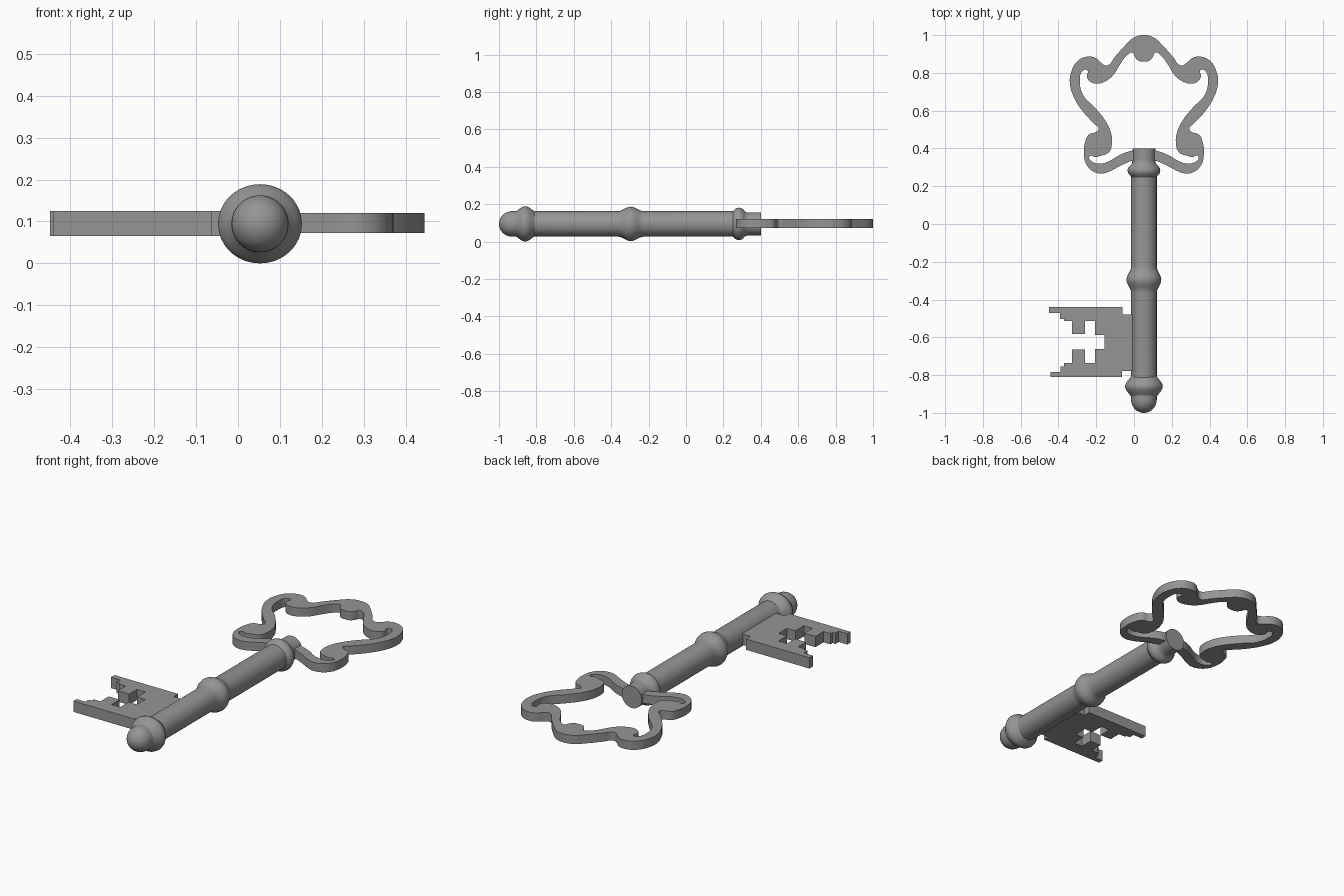
import bpy, bmesh
from math import sin, cos, pi

if "Cube" in bpy.data.objects:
    bpy.data.objects.remove(bpy.data.objects["Cube"])

CX, CZ = 0.0525, 0.0945      # shaft axis

iron = bpy.data.materials.new("dark_iron")
iron.diffuse_color = (0.3, 0.3, 0.3, 1)
iron.use_nodes = True
iron.node_tree.nodes["Principled BSDF"].inputs["Base Color"].default_value = iron.diffuse_color


def finish(name, bm):
    bmesh.ops.recalc_face_normals(bm, faces=bm.faces)
    me = bpy.data.meshes.new(name)
    bm.to_mesh(me)
    bm.free()
    me.materials.append(iron)
    ob = bpy.data.objects.new(name, me)
    bpy.context.collection.objects.link(ob)
    return ob


def smooth(ob):
    bpy.ops.object.select_all(action='DESELECT')
    ob.select_set(True)
    bpy.context.view_layer.objects.active = ob
    bpy.ops.object.shade_smooth_by_angle(angle=0.6)


def lathe(name, profile, flat=1.0, n=48):
    """Revolve (y, radius) pairs around the shaft axis, capping both ends."""
    bm = bmesh.new()
    rings = [[bm.verts.new((CX + r * cos(2 * pi * i / n), y, CZ + flat * r * sin(2 * pi * i / n)))
              for i in range(n)] for y, r in profile]
    for a, b in zip(rings, rings[1:]):
        for i in range(n):
            j = (i + 1) % n
            bm.faces.new((a[i], a[j], b[j], b[i]))
    bm.faces.new(rings[0])
    bm.faces.new(rings[-1])
    ob = finish(name, bm)
    smooth(ob)
    return ob


def bead(y, half, r0, r1, n=12):
    """Rounded swelling with flared feet, from radius r0 up to r1."""
    return [(y + half * t, r0 + (r1 - r0) * (0.5 + 0.5 * cos(pi * t)))
            for t in [-1 + 2 * i / n for i in range(n + 1)]]


# Shaft with rounded tip, middle bead, collar and stepped top
R = 0.068
tip = [(-0.925 - 0.07 * cos(a) - 0.005, max(R * sin(a), 0.001))
       for a in [pi / 2 * i / 10 for i in range(11)]]
lathe("shaft", tip + bead(-0.295, 0.07, R, 0.092)
      + [(0.25, R), (0.257, 0.073), (0.264, 0.081), (0.274, 0.085), (0.285, 0.087), (0.296, 0.084),
         (0.306, 0.077), (0.315, 0.067), (0.325, 0.062), (0.345, 0.061), (0.4, 0.061)])

# Slightly flattened ring behind the tip
lathe("tip_ring", bead(-0.86, 0.072, 0.062, 0.1), flat=0.945)

# Bit: stepped plate with a cross-shaped opening
bit_outline = [
    (0.03, -0.475), (-0.06, -0.475), (-0.06, -0.437), (-0.449, -0.437), (-0.449, -0.468),
    (-0.392, -0.468), (-0.392, -0.5), (-0.37, -0.5), (-0.37, -0.511), (-0.328, -0.511),
    (-0.328, -0.58), (-0.26, -0.58), (-0.26, -0.511), (-0.207, -0.511), (-0.207, -0.585),
    (-0.156, -0.585), (-0.156, -0.659), (-0.207, -0.659), (-0.207, -0.733), (-0.26, -0.733),
    (-0.26, -0.662), (-0.328, -0.662), (-0.328, -0.733), (-0.37, -0.733), (-0.37, -0.752),
    (-0.388, -0.752), (-0.388, -0.78), (-0.441, -0.78), (-0.441, -0.808), (-0.063, -0.808),
    (-0.063, -0.774), (0.03, -0.774)]
bm = bmesh.new()
face = bm.faces.new([bm.verts.new((x, y - 0.003, 0.065)) for x, y in bit_outline])
ext = bmesh.ops.extrude_face_region(bm, geom=[face])
bmesh.ops.translate(bm, vec=(0, 0, 0.06),
                    verts=[v for v in ext["geom"] if isinstance(v, bmesh.types.BMVert)])
bmesh.ops.triangulate(bm, faces=[f for f in bm.faces if len(f.verts) > 4])
finish("bit", bm)

# Bow: scrolled ring, half outlines (offset from axis, y) mirrored
outer = [(0, 1), (.053, .987), (.10, .945), (.153, .886), (.196, .839), (.228, .854),
         (.254, .878), (.302, .886), (.354, .86), (.386, .802), (.392, .743), (.37, .669),
         (.323, .595), (.265, .532), (.24, .505), (.254, .487), (.291, .474), (.312, .431),
         (.317, .362), (.302, .31), (.265, .276), (.222, .267), (.18, .279), (.138, .301),
         (.095, .322), (.058, .336), (0, .34)]
inner = [(0, .86), (.03, .865), (.048, .886), (.06, .907), (.09, .892), (.127, .844),
         (.164, .786), (.206, .754), (.254, .743), (.291, .759), (.302, .786), (.296, .807),
         (.307, .817), (.328, .807), (.339, .765), (.323, .685), (.259, .616), (.201, .542),
         (.175, .484), (.169, .431), (.185, .38), (.233, .36), (.262, .354), (.276, .363),
         (.29, .352), (.277, .332), (.243, .32), (.19, .33), (.127, .366), (.058, .389), (0, .392)]
cu = bpy.data.curves.new("bow", 'CURVE')
cu.dimensions = '2D'
cu.fill_mode = 'BOTH'
cu.extrude = 0.024
cu.resolution_u = 4
cu.materials.append(iron)
for half in (outer, inner):
    loop = half + [(-x, y) for x, y in half[-2:0:-1]]
    sp = cu.splines.new('BEZIER')
    sp.bezier_points.add(len(loop) - 1)
    sp.use_cyclic_u = True
    for p, (x, y) in zip(sp.bezier_points, loop):
        p.co = (x, y, 0)
        p.handle_left_type = p.handle_right_type = 'AUTO'
bow = bpy.data.objects.new("bow", cu)
bpy.context.collection.objects.link(bow)
bow.location = (CX, 0, 0.096)
bpy.ops.object.select_all(action='DESELECT')
bow.select_set(True)
bpy.context.view_layer.objects.active = bow
bpy.ops.object.convert(target='MESH')
bow = bpy.context.view_layer.objects.active
bm = bmesh.new()
bm.from_mesh(bow.data)
bmesh.ops.remove_doubles(bm, verts=bm.verts, dist=0.0001)
bmesh.ops.recalc_face_normals(bm, faces=bm.faces)
bm.to_mesh(bow.data)
bm.free()
smooth(bow)
